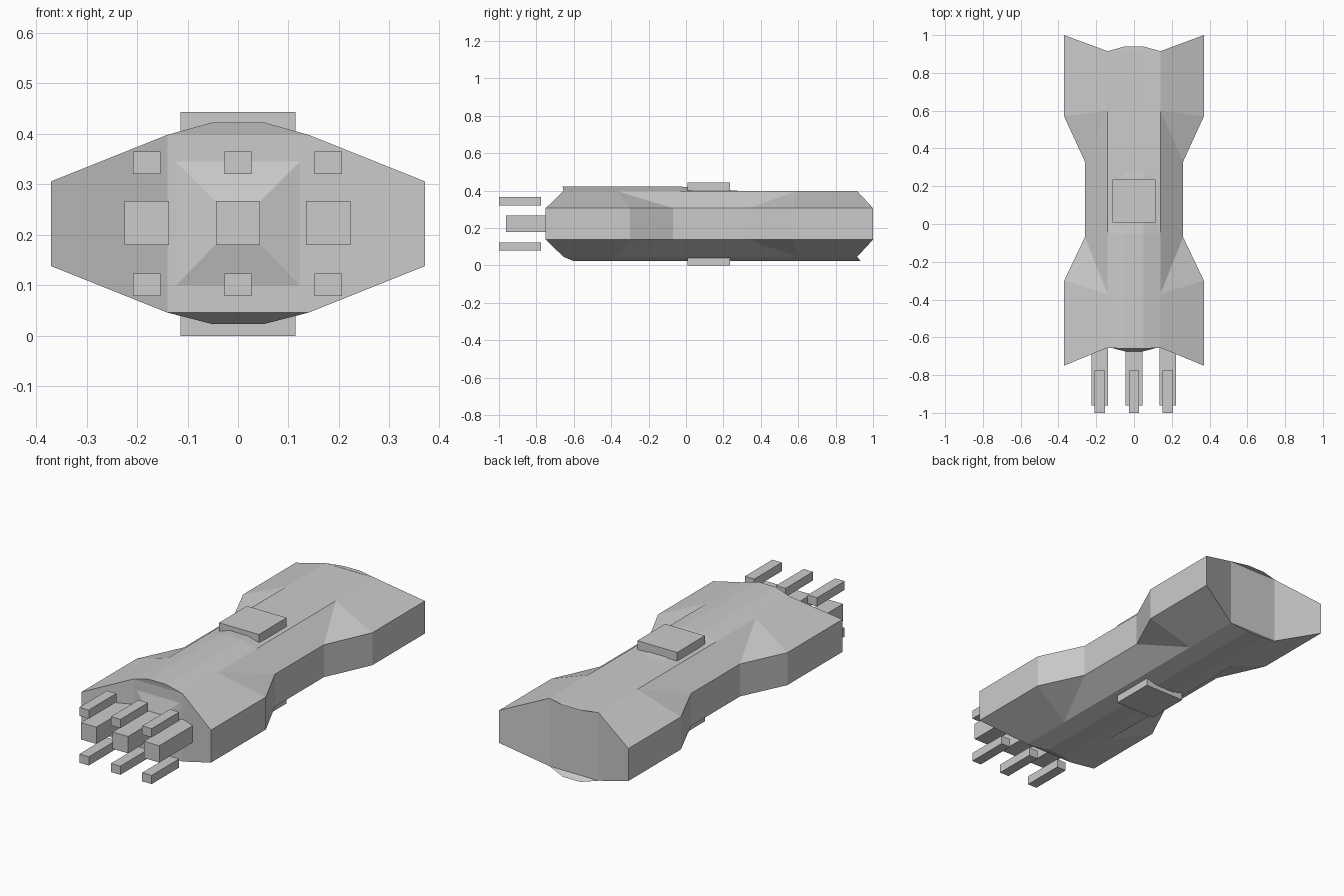
import bpy, bmesh

if "Cube" in bpy.data.objects:
    bpy.data.objects.remove(bpy.data.objects["Cube"])


def add_mesh(name, bm):
    bmesh.ops.recalc_face_normals(bm, faces=bm.faces)
    mesh = bpy.data.meshes.new(name)
    bm.to_mesh(mesh)
    bm.free()
    obj = bpy.data.objects.new(name, mesh)
    bpy.context.collection.objects.link(obj)
    return obj


def box(name, x, y, z):
    """Box from (min, max) ranges on each axis."""
    bm = bmesh.new()
    bmesh.ops.create_cube(bm, size=1)
    for v in bm.verts:
        v.co = [r[0] if c < 0 else r[1] for c, r in zip(v.co, (x, y, z))]
    return add_mesh(name, bm)


# Hull: loft of 12-sided sections, pinched at the waist, with swept ends
outer_x = (0.37, 0.37, 0.26, 0.26, 0.37, 0.37)
outer_y = (-0.75, -0.30, -0.07, 0.33, 0.57, 1.00)
ridge_y = (-0.655, -0.37, -0.05, 0.28, 0.60, 0.915)
top_y = (-0.66, -0.37, -0.05, 0.28, 0.60, 0.94)
keel_y = (-0.60, -0.37, -0.05, 0.28, 0.60, 0.935)
top_z = (0.423, 0.423, 0.423, 0.399, 0.397, 0.397)

bm = bmesh.new()
rings = []
for ox, oy, ry, ty, ky, tz in zip(outer_x, outer_y, ridge_y, top_y, keel_y, top_z):
    half = [(0.05, ty, tz), (0.14, ry, 0.398), (ox, oy, 0.306),
            (ox, oy, 0.138), (0.14, ry, 0.046), (0.05, ky, 0.023)]
    loop = half + [(-x, y, z) for x, y, z in reversed(half)]
    rings.append([bm.verts.new(p) for p in loop])
for a, b in zip(rings, rings[1:]):
    for i in range(12):
        j = (i + 1) % 12
        bm.faces.new((a[i], a[j], b[j], b[i]))
# End caps: two swept cheeks, a flat middle, and the top and keel lips
for r in (rings[0], rings[-1]):
    for ids in ((1, 2, 3, 4), (7, 8, 9, 10), (1, 4, 7, 10),
                (0, 1, 10, 11), (4, 5, 6, 7)):
        bm.faces.new([r[i] for i in ids])
bmesh.ops.recalc_face_normals(bm, faces=bm.faces)
bmesh.ops.triangulate(bm, faces=bm.faces, quad_method='SHORT_EDGE')
add_mesh("hull", bm)

# Shallow pyramid plate behind the centre barrel
bm = bmesh.new()
base, tip = [[bm.verts.new(p) for p in ((-w, y, z0), (w, y, z0), (w, y, z1), (-w, y, z1))]
             for w, y, z0, z1 in ((0.123, -0.655, 0.10, 0.345), (0.045, -0.675, 0.18, 0.267))]
for i in range(4):
    j = (i + 1) % 4
    bm.faces.new((base[i], base[j], tip[j], tip[i]))
bm.faces.new(tip)
add_mesh("front_plate", bm)

# Front barrels: one large and two small in each column
for side, x in (("left", -0.181), ("middle", 0.0), ("right", 0.179)):
    box(f"large_barrel_{side}", (x - 0.044, x + 0.044), (-0.962, -0.66), (0.18, 0.267))
    for level, z in (("upper", 0.343), ("lower", 0.101)):
        box(f"small_barrel_{level}_{side}", (x - 0.027, x + 0.027),
            (-1.0, -0.775), (z - 0.0225, z + 0.0225))

# Hatches on the top and the belly
box("top_hatch", (-0.114, 0.114), (0.008, 0.235), (0.385, 0.443))
box("belly_hatch", (-0.114, 0.114), (0.008, 0.235), (0.0, 0.05))
